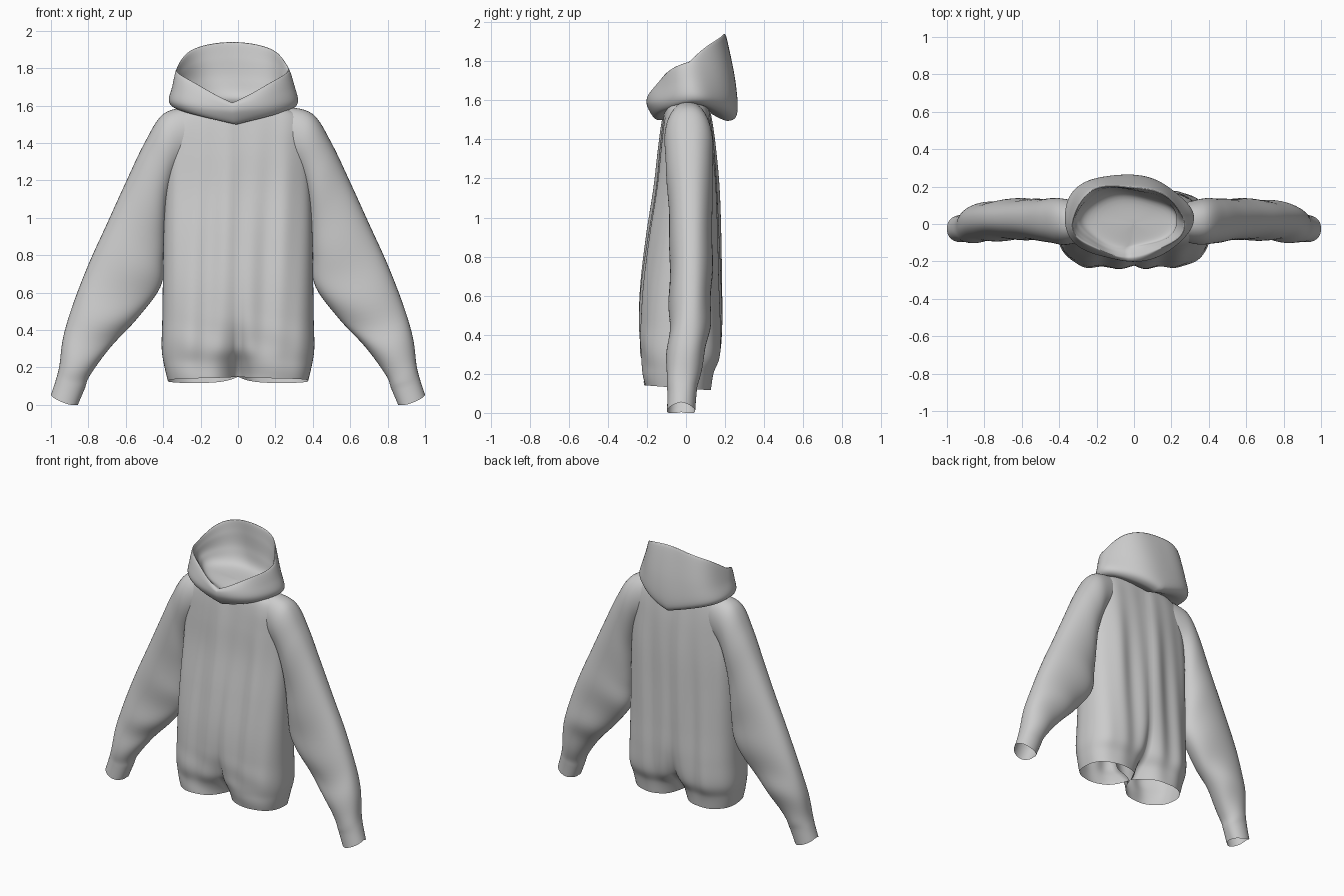
import bpy, bmesh, math


def spline(keys, t):
    """Catmull-Rom through rows of numbers, t in 0..1."""
    n = len(keys) - 1
    f = min(t * n, n - 1e-6)
    i = int(f)
    u = f - i
    rows = [keys[min(max(i + k, 0), n)] for k in (-1, 0, 1, 2)]
    return [0.5 * (2 * b + (c - a) * u + (2 * a - 5 * b + 4 * c - d) * u * u
                   + (3 * b - a - 3 * c + d) * u ** 3) for a, b, c, d in zip(*rows)]


def loft(name, keys, point, steps, segs):
    """Skin closed rings; point(row, angle, t) gives each vertex."""
    bm = bmesh.new()
    rings = []
    for i in range(steps + 1):
        t = i / steps
        row = spline(keys, t)
        rings.append([bm.verts.new(point(row, 2 * math.pi * j / segs, t)) for j in range(segs)])
    for a, b in zip(rings, rings[1:]):
        for j in range(segs):
            k = (j + 1) % segs
            bm.faces.new((a[j], a[k], b[k], b[j]))
    bmesh.ops.recalc_face_normals(bm, faces=bm.faces)
    for f in bm.faces:
        f.smooth = True
    mesh = bpy.data.meshes.new(name)
    bm.to_mesh(mesh)
    bm.free()
    obj = bpy.data.objects.new(name, mesh)
    bpy.context.collection.objects.link(obj)
    return obj


def spow(v, e):
    return math.copysign(abs(v) ** e, v)


# Torso: z, half width, front y, back y, centre pinch, fold depth
torso_keys = [
    (0.125, 0.375, -0.24, 0.155, 1.00, 0.004),
    (0.21, 0.395, -0.245, 0.165, 0.72, 0.006),
    (0.30, 0.408, -0.255, 0.195, 0.40, 0.010),
    (0.45, 0.405, -0.25, 0.195, 0.18, 0.010),
    (0.65, 0.402, -0.235, 0.185, 0.10, 0.010),
    (0.90, 0.398, -0.20, 0.175, 0.07, 0.010),
    (1.15, 0.39, -0.16, 0.165, 0.05, 0.008),
    (1.35, 0.382, -0.14, 0.15, 0.04, 0.005),
    (1.48, 0.375, -0.125, 0.135, 0.06, 0.004),
    (1.56, 0.32, -0.11, 0.12, 0.05, 0.002),
    (1.60, 0.20, -0.09, 0.10, 0.0, 0.0),
]


def torso_point(row, a, t):
    z, w, front, back, pinch, fold = row
    x = w * spow(math.cos(a), 0.8)
    s = spow(math.sin(a), 0.75)
    mid = (front + back) / 2
    y = s * (back - front) / 2
    y += s * fold * (math.sin(x * 20 + 1.2 + z) + 0.5 * math.sin(x * 41 - 2 * z))
    g = math.exp(-abs(x) / 0.07)
    y *= 1 - 0.97 * pinch * g
    y += mid
    low = max(0, 1 - z / 0.5)
    # waist crumples on the lower front
    y -= 0.008 * math.sin(30 * z + 9 * x) * low * max(-s, 0)
    return x, y, z + low * (0.03 * pinch * g - 0.1 * y)


loft("torso", torso_keys, torso_point, 70, 200)

# Sleeve: outer x z, inner x z, centre y, half depth
sleeve_keys = [
    (0.26, 1.595, 0.24, 1.32, 0.01, 0.10),
    (0.40, 1.555, 0.32, 1.25, 0.012, 0.122),
    (0.50, 1.40, 0.37, 1.10, 0.018, 0.12),
    (0.60, 1.19, 0.385, 0.94, 0.022, 0.112),
    (0.70, 0.97, 0.395, 0.78, 0.025, 0.11),
    (0.80, 0.75, 0.415, 0.63, 0.025, 0.11),
    (0.885, 0.53, 0.54, 0.46, 0.02, 0.105),
    (0.935, 0.36, 0.68, 0.31, 0.005, 0.10),
    (0.955, 0.21, 0.79, 0.16, -0.015, 0.085),
    (0.975, 0.13, 0.82, 0.085, -0.02, 0.075),
    (1.0, 0.055, 0.855, 0.004, -0.025, 0.072),
]

for side, label in ((1, "right"), (-1, "left")):
    def sleeve_point(row, a, t):
        ox, oz, ix, iz, yc, d = row
        # slanting wrinkles, strongest around the elbow
        amp = 0.09 * math.exp(-((t - 0.64) / 0.15) ** 2) + 0.02 * (t < 0.9)
        k = 1 + amp * math.sin(38 * t + 2.0 * math.sin(a) + side) * (0.6 - 0.4 * math.cos(a))
        u = math.cos(a)
        x = (ox + ix) / 2 + u * (ox - ix) / 2
        z = (oz + iz) / 2 + u * (oz - iz) / 2
        # drooping cuff edge
        z -= 0.02 * max(0, t - 0.9) * 10 * abs(math.sin(a))
        return side * x, yc + d * k * spow(math.sin(a), 0.85), max(z, 0)

    loft(label + "_sleeve", sleeve_keys, sleeve_point, 60, 48)

# Hood: centre x, half width, front y, back y, z front/side/back, back roundness
hood_keys = [
    (0.00, 0.22, -0.11, 0.13, 1.50, 1.585, 1.53, 0.0),
    (-0.02, 0.31, -0.16, 0.21, 1.505, 1.585, 1.495, 0.0),
    (-0.03, 0.345, -0.195, 0.26, 1.56, 1.625, 1.54, 0.1),
    (-0.03, 0.325, -0.195, 0.25, 1.60, 1.71, 1.73, 0.6),
    (-0.03, 0.30, -0.175, 0.205, 1.615, 1.795, 1.935, 1.0),
    (-0.03, 0.285, -0.155, 0.19, 1.61, 1.755, 1.86, 1.0),
    (-0.03, 0.265, -0.13, 0.18, 1.60, 1.69, 1.74, 1.0),
    (-0.01, 0.22, -0.10, 0.14, 1.60, 1.63, 1.64, 1.0),
    (0.00, 0.001, 0.00, 0.001, 1.615, 1.615, 1.615, 1.0),
]


def hood_point(row, a, t):
    cx, w, front, back, zf, zs, zb, m = row
    c, s = math.cos(a), math.sin(a)
    x = cx + w * c
    y = (front + back) / 2 + s * (back - front) / 2
    # V shaped front edge, back edge blends from V to arch
    if s > 0:
        z = zs + (zb - zs) * ((1 - m) * (1 - abs(c)) + m * s)
    else:
        z = zs + (zf - zs) * (0.75 * (1 - abs(c)) - 0.25 * s)
    drape = 0.008 * math.sin(5 * a + 6 * t) * math.sin(math.pi * t)
    return x + drape * c, y - 0.09 * x * max(s, 0) + drape * s, z


loft("hood", hood_keys, hood_point, 56, 96)
